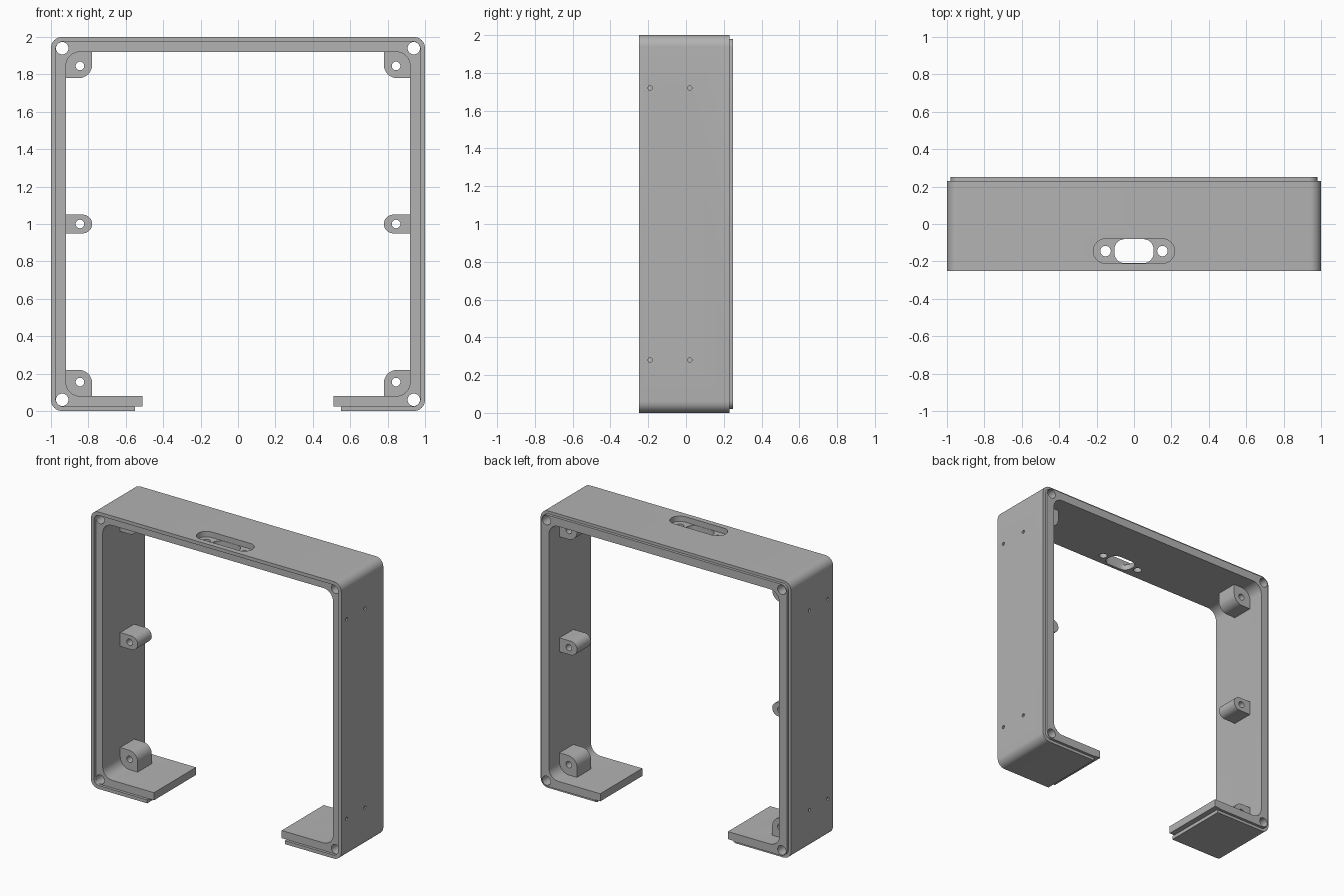
import bpy, bmesh, math
from mathutils import Vector

cube = bpy.data.objects.get("Cube")
if cube:
    bpy.data.objects.remove(cube, do_unlink=True)

grey = bpy.data.materials.new("matte grey")
grey.use_nodes = True
colour = (0.45, 0.45, 0.45, 1)
grey.diffuse_color = colour
grey.node_tree.nodes["Principled BSDF"].inputs["Base Color"].default_value = colour


def rounded(cu, cv, hu, hv, radii, steps=8):
    """Rounded rectangle; radii run from the +u +v corner counter-clockwise."""
    pts = []
    for k, r in enumerate(radii):
        su, sv = ((1, 1), (-1, 1), (-1, -1), (1, -1))[k]
        if r == 0:
            pts.append((cu + su * hu, cv + sv * hv))
            continue
        for i in range(steps + 1):
            a = math.pi / 2 * (k + i / steps)
            pts.append((cu + su * (hu - r) + r * math.cos(a),
                        cv + sv * (hv - r) + r * math.sin(a)))
    return pts


def disc(u, v, r, n=32):
    return [(u + r * math.cos(math.tau * i / n), v + r * math.sin(math.tau * i / n))
            for i in range(n)]


def prism(name, pts, a, b, axis="y"):
    """Extrude an outline from a to b; the y axis uses (x, z - 1) outlines."""
    place = {"y": lambda u, v, w: Vector((u, w, v + 1)),
             "z": lambda u, v, w: Vector((u, v, w)),
             "x": lambda u, v, w: Vector((w, u, v + 1))}[axis]
    bm = bmesh.new()
    low = [bm.verts.new(place(u, v, a)) for u, v in pts]
    high = [bm.verts.new(place(u, v, b)) for u, v in pts]
    bm.faces.new(low)
    bm.faces.new(high)
    for i in range(len(pts)):
        j = (i + 1) % len(pts)
        bm.faces.new((low[i], low[j], high[j], high[i]))
    bmesh.ops.recalc_face_normals(bm, faces=bm.faces)
    mesh = bpy.data.meshes.new(name)
    bm.to_mesh(mesh)
    bm.free()
    mesh.materials.append(grey)
    obj = bpy.data.objects.new(name, mesh)
    bpy.context.collection.objects.link(obj)
    return obj


def combine(target, tool, operation):
    tool.hide_render = True
    mod = target.modifiers.new("shape", "BOOLEAN")
    mod.operation, mod.solver, mod.object = operation, "EXACT", tool
    bpy.ops.object.select_all(action="DESELECT")
    bpy.context.view_layer.objects.active = target
    target.select_set(True)
    bpy.ops.object.modifier_apply(modifier=mod.name)
    bpy.data.objects.remove(tool, do_unlink=True)


def cut(*args):
    combine(frame, prism("cutter", *args), "DIFFERENCE")


def add(*args):
    combine(frame, prism("addition", *args), "UNION")


# Outer shell with rear locating lip, front recess and open middle
frame = prism("enclosure_frame", rounded(0, 0, 1, 1, [0.06] * 4), -0.25, 0.23)
add(rounded(0, 0, 0.98, 0.98, [0.045] * 4), 0.1, 0.25)
cut(rounded(0, 0, 0.975, 0.975, [0.04] * 4), -0.3, -0.23)
cut(rounded(0, 0, 0.92, 0.92, [0.075] * 4), -0.3, 0.3)

# Bottom opening with stepped ends
cut(rounded(0, -0.95, 0.51, 0.15, [0] * 4), -0.4, 0.4)
cut(rounded(0, -1.04, 0.55, 0.065, [0] * 4), -0.4, 0.4)

# Screw bosses on the inner walls
boss_front, boss_back = -0.03, 0.13
for sx in (-1, 1):
    for sz in (-1, 1):
        shape = rounded(0.86, 0.86, 0.08, 0.08, [0, 0, 0.07, 0])
        add([(sx * u, sz * v) for u, v in shape], boss_front, boss_back)
    shape = rounded(0.865, 0, 0.085, 0.05, [0, 0.05, 0.05, 0])
    add([(sx * u, v) for u, v in shape], boss_front, boss_back)

# Screw holes through bosses and corners, and small dimples in the sides
for sx in (-1, 1):
    for v in (-0.845, 0, 0.845):
        cut(disc(sx * 0.845, v, 0.023), -0.4, 0.4)
    for sz in (-1, 1):
        cut(disc(sx * 0.94, sz * 0.94, 0.033), -0.4, 0.4)
        for y in (-0.19, 0.02):
            cut(disc(y, sz * 0.72, 0.012, 16), sx * 0.99, sx * 1.05, "x")

# Connector pocket in the top: recess, port and two fixing holes
cut(rounded(0, -0.145, 0.217, 0.066, [0.0659] * 4), 1.96, 2.1, "z")
cut(rounded(0, -0.145, 0.105, 0.064, [0.055] * 4), 1.8, 2.1, "z")
for sx in (-1, 1):
    cut(disc(sx * 0.152, -0.145, 0.028), 1.8, 2.1, "z")

bpy.ops.object.shade_smooth_by_angle(angle=math.radians(30))
